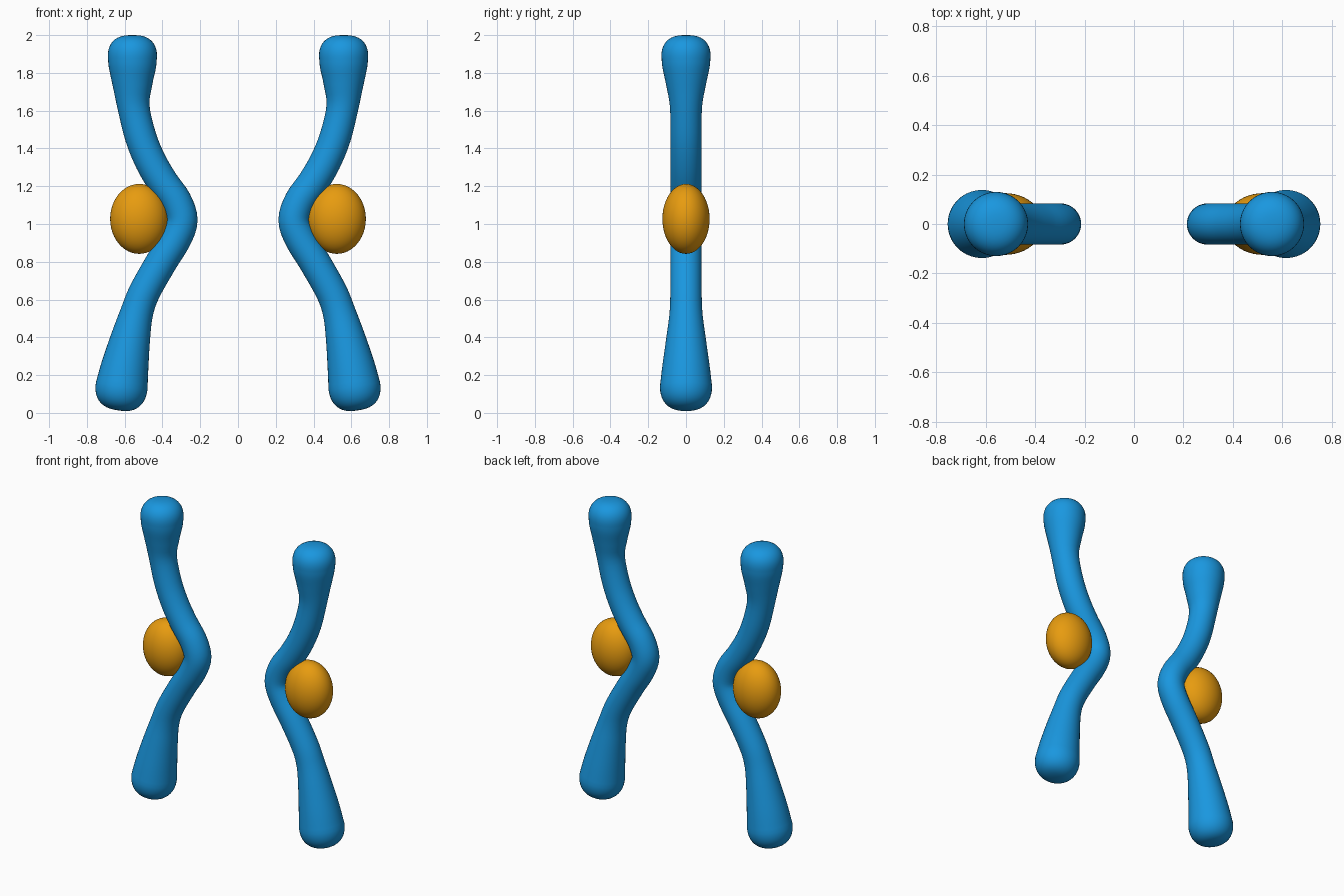
import bpy, bmesh, math
from mathutils import Vector

if "Cube" in bpy.data.objects:
    bpy.data.objects.remove(bpy.data.objects["Cube"])


def material(name, color):
    m = bpy.data.materials.new(name)
    m.diffuse_color = color
    m.use_nodes = True
    m.node_tree.nodes["Principled BSDF"].inputs["Base Color"].default_value = m.diffuse_color
    return m


BLUE = material("blue", (0.01, 0.31, 0.74, 1))
ORANGE = material("orange", (0.80, 0.33, 0.005, 1))

# Centre line of the right limb: x, z, radius
PATH = [(0.616, 0.14, 0.138), (0.598, 0.25, 0.125), (0.568, 0.40, 0.104),
        (0.536, 0.53, 0.087), (0.495, 0.64, 0.083), (0.405, 0.80, 0.083),
        (0.331, 0.92, 0.083), (0.297, 1.02, 0.083), (0.328, 1.12, 0.083),
        (0.398, 1.22, 0.083), (0.462, 1.33, 0.083), (0.515, 1.46, 0.083),
        (0.553, 1.62, 0.085), (0.559, 1.74, 0.106), (0.559, 1.83, 0.125),
        (0.559, 1.89, 0.130)]


def spline(points, steps):
    """Catmull-Rom samples through the points."""
    p = [Vector(q) for q in points]
    p = [2 * p[0] - p[1]] + p + [2 * p[-1] - p[-2]]
    out = []
    for i in range(1, len(p) - 2):
        a, b, c, d = p[i - 1:i + 3]
        for k in range(steps):
            t = k / steps
            out.append(0.5 * (2 * b + (c - a) * t + (2 * a - 5 * b + 4 * c - d) * t * t
                              + (3 * b - a - 3 * c + d) * t ** 3))
    return out + [p[-2]]


def limb(name, side, sides=40):
    pts = spline(PATH, 4)
    rings = []
    for i, p in enumerate(pts):
        d = pts[min(i + 1, len(pts) - 1)] - pts[max(i - 1, 0)]
        rings.append((Vector((p.x, 0, p.y)), Vector((d.x, 0, d.y)).normalized(), p.z))

    # Blunt rounded ends
    def cap(ring, sign, height):
        c, t, r = ring
        out = []
        for k in range(1, 11):
            a = math.pi / 2 * k / 10.4
            out.append((c + t * sign * height * math.sin(a) ** 0.9, t, r * math.cos(a) ** 0.75))
        return out
    rings = cap(rings[0], -1, 0.128)[::-1] + rings + cap(rings[-1], 1, 0.11)

    bm = bmesh.new()
    loops = []
    for c, t, r in rings:
        n = Vector((t.z, 0, -t.x))
        loop = []
        for j in range(sides):
            a = 2 * math.pi * j / sides
            v = c + n * r * math.cos(a) + Vector((0, r * math.sin(a), 0))
            loop.append(bm.verts.new((v.x * side, v.y, v.z)))
        loops.append(loop)
    for a, b in zip(loops, loops[1:]):
        for j in range(sides):
            k = (j + 1) % sides
            bm.faces.new((a[j], a[k], b[k], b[j]))
    bm.faces.new(loops[0])
    bm.faces.new(loops[-1])
    bmesh.ops.recalc_face_normals(bm, faces=bm.faces)
    for f in bm.faces:
        f.smooth = True
    me = bpy.data.meshes.new(name)
    bm.to_mesh(me)
    bm.free()
    me.materials.append(BLUE)
    ob = bpy.data.objects.new(name, me)
    bpy.context.collection.objects.link(ob)


# Egg-shaped bead nested in the outer hollow of each bend
def bead(name, side):
    bpy.ops.mesh.primitive_uv_sphere_add(segments=48, ring_count=24, radius=1,
                                         location=(0.523 * side, 0, 1.027))
    ob = bpy.context.object
    ob.name = name
    ob.scale = (0.154, 0.125, 0.185)
    bpy.ops.object.shade_smooth()
    ob.data.materials.append(ORANGE)


for label, side in (("left", -1), ("right", 1)):
    limb(label + "_curved_limb", side)
    bead(label + "_bead", side)
